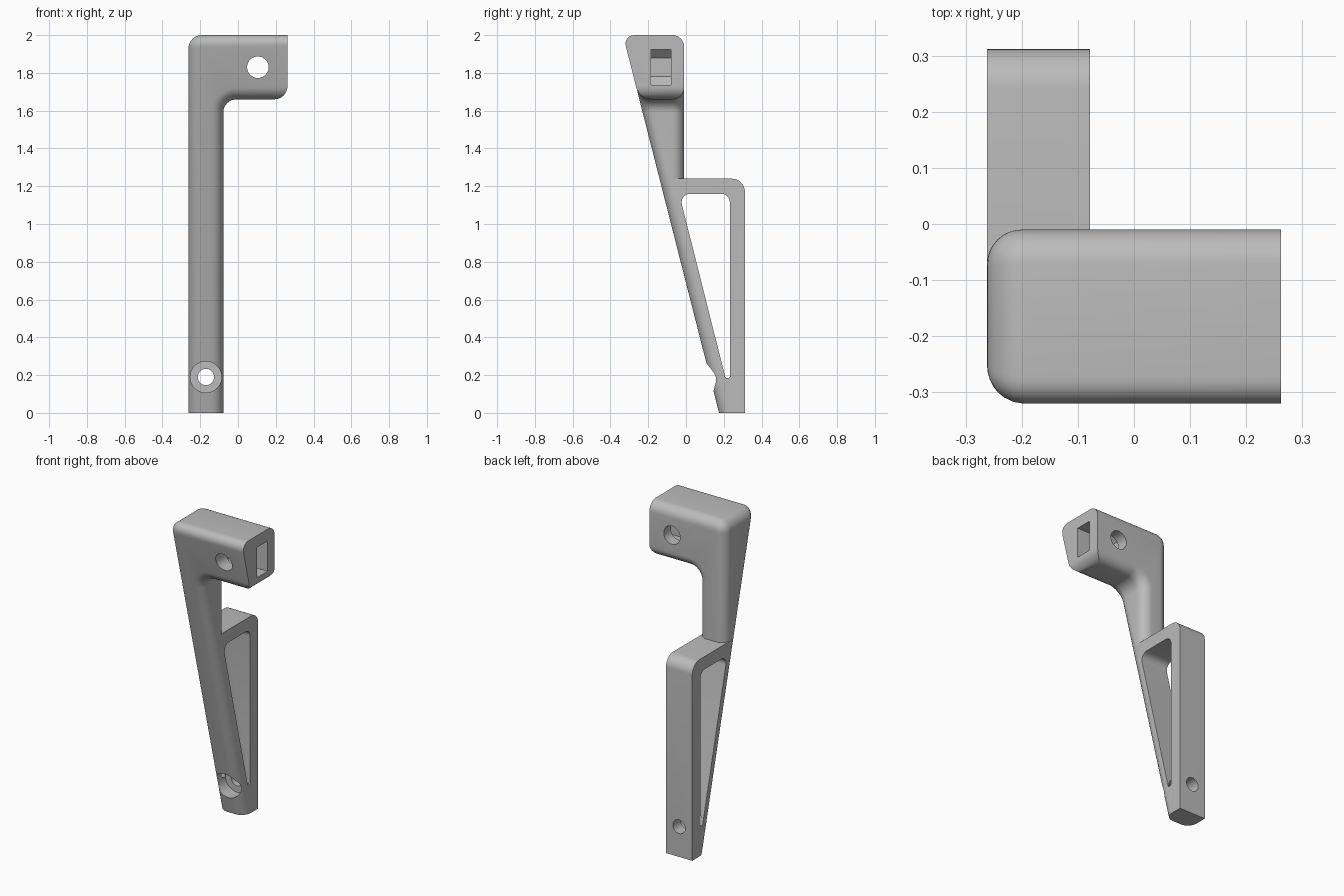
import bpy, bmesh, math
from mathutils import Vector

if "Cube" in bpy.data.objects:
    bpy.data.objects.remove(bpy.data.objects["Cube"])

LEFT, COL_R, RIGHT = -0.262, -0.078, 0.262
SHELF, ARM_Z, BACK = 1.24, 1.66, -0.01
EDGE = 0.062  # rounding of the grip edges

grey = bpy.data.materials.new("light_grey")
grey.diffuse_color = (0.5, 0.5, 0.5, 1)
grey.use_nodes = True
grey.node_tree.nodes["Principled BSDF"].inputs["Base Color"].default_value = grey.diffuse_color


def slope(z):
    """y of the leaning front face at height z"""
    return 0.175 - 0.2543 * z


def rounded(points, seg=8):
    """2D outline from (u, v, radius) corners"""
    out = []
    n = len(points)
    for i, (u, v, r) in enumerate(points):
        p = Vector((u, v))
        if r == 0:
            out.append(p)
            continue
        a = (Vector(points[i - 1][:2]) - p).normalized()
        b = (Vector(points[(i + 1) % n][:2]) - p).normalized()
        half = math.acos(a.dot(b)) / 2
        c = p + (a + b).normalized() * (r / math.sin(half))
        t = r / math.tan(half)
        d0, d1 = p + a * t - c, p + b * t - c
        a0 = math.atan2(d0.y, d0.x)
        turn = math.atan2(d0.x * d1.y - d0.y * d1.x, d0.dot(d1))
        for k in range(seg + 1):
            ang = a0 + turn * k / seg
            out.append(c + Vector((math.cos(ang), math.sin(ang))) * r)
    return out


def prism(name, outline, near, far, bevel_edge=None):
    """Join two placed copies of an outline, then round chosen edges"""
    bm = bmesh.new()
    a = [bm.verts.new(near(*p)) for p in outline]
    b = [bm.verts.new(far(*p)) for p in outline]
    n = len(a)
    bm.faces.new(a)
    bm.faces.new(b[::-1])
    for i in range(n):
        j = (i + 1) % n
        bm.faces.new((a[j], a[i], b[i], b[j]))
    bmesh.ops.recalc_face_normals(bm, faces=bm.faces)
    if bevel_edge:
        rings = set(a), set(b)
        picked = [e for e in bm.edges if bevel_edge(e, rings)]
        bmesh.ops.bevel(bm, geom=picked, offset=EDGE, offset_type='OFFSET', segments=8,
                        profile=0.5, affect='EDGES', clamp_overlap=False)
        bmesh.ops.recalc_face_normals(bm, faces=bm.faces)
    me = bpy.data.meshes.new(name)
    bm.to_mesh(me)
    bm.free()
    me.materials.append(grey)
    ob = bpy.data.objects.new(name, me)
    bpy.context.collection.objects.link(ob)
    return ob


def across_x(name, outline, x0, x1, **kw):
    return prism(name, outline, lambda y, z: (x0, y, z), lambda y, z: (x1, y, z), **kw)


def across_y(name, outline, y0, y1):
    return prism(name, outline, lambda x, z: (x, y0, z), lambda x, z: (x, y1, z))


def circle(x, z, r, n=40):
    return [Vector((x + r * math.cos(math.tau * i / n), z + r * math.sin(math.tau * i / n)))
            for i in range(n)]


def cut(ob, cutter):
    m = ob.modifiers.new("cut", 'BOOLEAN')
    m.operation, m.solver, m.object = 'DIFFERENCE', 'EXACT', cutter
    bpy.context.view_layer.objects.active = ob
    bpy.ops.object.modifier_apply(modifier=m.name)
    bpy.data.objects.remove(cutter)


# Upper column and arm: rounded along the front and back outline, sharp at the open ends
def grip_edge(e, rings):
    v = e.verts
    same_side = any(v[0] in r and v[1] in r for r in rings)
    at_right = all(abs(p.co.x - RIGHT) < 1e-4 for p in v)
    at_base = all(abs(p.co.z - SHELF) < 1e-4 for p in v)
    return same_side and not at_right and not at_base


arm_outline = rounded([(LEFT, SHELF, 0), (COL_R, SHELF, 0), (COL_R, ARM_Z, 0.07),
                       (RIGHT, ARM_Z, 0), (RIGHT, 2, 0), (LEFT, 2, 0.07)])
arm = prism("column_and_arm", arm_outline, lambda x, z: (x, slope(z), z),
            lambda x, z: (x, BACK, z), grip_edge)

# Rounded lower corner at the arm tip
R = 0.07
corner = [Vector((RIGHT - R + R * math.sin(t), ARM_Z + R - R * math.cos(t)))
          for t in [i * math.pi / 16 for i in range(9)]]
corner += [Vector((RIGHT + 0.05, ARM_Z + R)), Vector((RIGHT + 0.05, ARM_Z - 0.05)),
           Vector((RIGHT - R, ARM_Z - 0.05))]
cut(arm, across_y("corner_cutter", corner, -0.6, 0.3))

# Slot in the arm tip, chamfered at its inner end, and the cross hole
slot = [Vector(p) for p in ((0.4, 1.735), (0.085, 1.735), (0.04, 1.78),
                            (0.04, 1.88), (0.085, 1.925), (0.4, 1.925))]
cut(arm, across_y("slot_cutter", slot, -0.185, -0.08))
cut(arm, across_y("arm_hole_cutter", circle(0.105, 1.83, 0.057), -0.6, 0.3))


# Lower frame: rounded only along the leaning front edges
def front_edge(e, rings):
    same_side = any(e.verts[0] in r and e.verts[1] in r for r in rings)
    return same_side and all(abs(p.co.y - slope(p.co.z)) < 1e-4 for p in e.verts)


frame_outline = rounded([(slope(0), 0, 0), (0.312, 0, 0), (0.312, SHELF, 0.07),
                         (slope(SHELF), SHELF, 0)])
frame = across_x("lower_frame", frame_outline, LEFT, COL_R, bevel_edge=front_edge)

# Tall tapering window through the frame
window = rounded([(0.209, 0.185, 0.008), (0.232, 0.185, 0.008),
                  (0.232, 1.16, 0.045), (-0.036, 1.16, 0.045)])
cut(frame, across_x("window_cutter", window, -0.5, 0.2))

# Screw hole with a wide recess in front
cut(frame, across_y("recess_cutter", circle(-0.17, 0.19, 0.083), -0.3, 0.235))
cut(frame, across_y("screw_hole_cutter", circle(-0.17, 0.19, 0.043), -0.3, 0.5))

bpy.ops.object.select_all(action='DESELECT')
for ob in (arm, frame):
    ob.select_set(True)
bpy.context.view_layer.objects.active = arm
bpy.ops.object.shade_smooth_by_angle(angle=math.radians(30))
